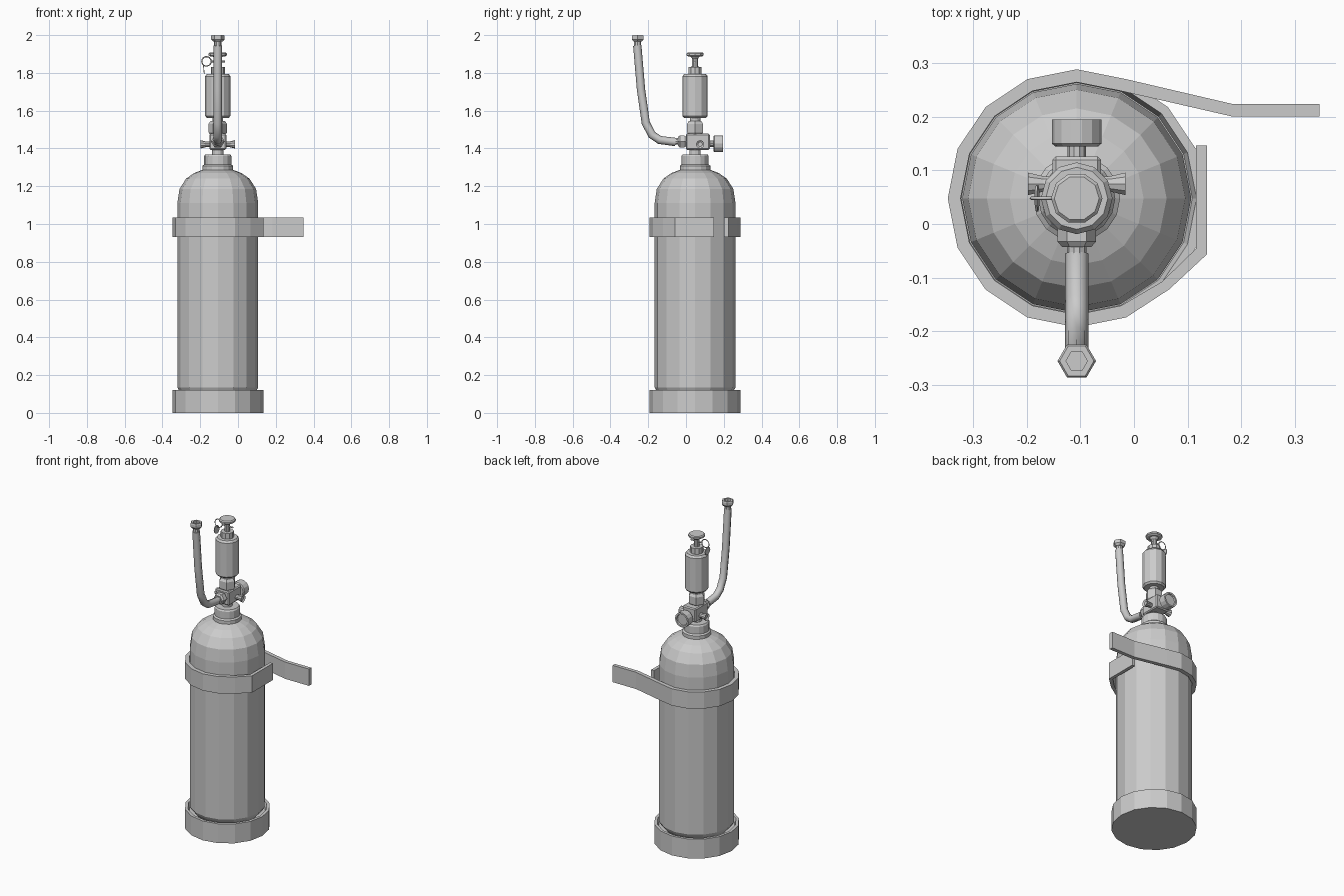
import bpy, bmesh, math
from mathutils import Vector

if "Cube" in bpy.data.objects:
    bpy.data.objects.remove(bpy.data.objects["Cube"])

CX, CY = -0.107, 0.048          # axis of the cylinder


def finish(name, bm):
    bmesh.ops.recalc_face_normals(bm, faces=bm.faces)
    me = bpy.data.meshes.new(name)
    bm.to_mesh(me)
    bm.free()
    ob = bpy.data.objects.new(name, me)
    bpy.context.collection.objects.link(ob)
    return ob


def lathe(name, profile, sides=16, origin=(CX, CY, 0), axis=(0, 0, 1), turn=0.0):
    """Revolve (radius, height) points about an axis, closing both ends."""
    bm = bmesh.new()
    rot = Vector((0, 0, 1)).rotation_difference(Vector(axis))
    rings = []
    for r, h in profile:
        ring = []
        for i in range(sides):
            a = math.radians(turn) + math.tau * i / sides
            p = rot @ Vector((r * math.cos(a), r * math.sin(a), h))
            ring.append(bm.verts.new(p + Vector(origin)))
        rings.append(ring)
    for a, b in zip(rings, rings[1:]):
        for i in range(sides):
            j = (i + 1) % sides
            bm.faces.new((a[i], a[j], b[j], b[i]))
    bm.faces.new(rings[0])
    bm.faces.new(rings[-1])
    return finish(name, bm)


def box(name, lo, hi, bevel=0.0):
    bm = bmesh.new()
    bmesh.ops.create_cube(bm, size=1)
    for v in bm.verts:
        v.co = [(l + h) / 2 + c * (h - l) for l, h, c in zip(lo, hi, v.co)]
    if bevel:
        bmesh.ops.bevel(bm, geom=bm.edges[:], offset=bevel, segments=1, affect='EDGES')
    return finish(name, bm)


def tube(name, pts, radius, cyclic=False, res=2):
    cu = bpy.data.curves.new(name, 'CURVE')
    cu.dimensions = '3D'
    cu.bevel_depth, cu.bevel_resolution, cu.use_fill_caps = radius, res, True
    sp = cu.splines.new('POLY')
    sp.points.add(len(pts) - 1)
    for p, co in zip(sp.points, pts):
        p.co = (*co, 1)
    sp.use_cyclic_u = cyclic
    ob = bpy.data.objects.new(name, cu)
    bpy.context.collection.objects.link(ob)
    return ob


# tank and base cup
lathe("tank_body", [(0.18, 0.09), (0.205, 0.118), (0.214, 0.135), (0.214, 1.11), (0.203, 1.185),
                    (0.168, 1.24), (0.125, 1.27), (0.08, 1.287)])
lathe("base_cup", [(0.241, 0), (0.241, 0.12), (0.224, 0.12), (0.216, 0.095)])
lathe("tank_neck", [(0.081, 1.28), (0.081, 1.308), (0.072, 1.315), (0.072, 1.36), (0.066, 1.369)])
lathe("neck_stem", [(0.03, 1.36), (0.03, 1.40)], 12)

# strap: wall of inner/outer point pairs, wrapped round the tank with two free ends
outer = [(0.136, 0.147), (0.136, -0.057), (0.066, -0.122)]
inner = [(0.116, 0.147), (0.116, -0.046), (0.052, -0.108)]
for k in range(-3, -14, -1):
    a = math.radians(22.5 * k)
    outer.append((CX + 0.241 * math.cos(a), CY + 0.241 * math.sin(a)))
    inner.append((CX + 0.217 * math.cos(a), CY + 0.217 * math.sin(a)))
outer += [(0.185, 0.224), (0.347, 0.224)]
inner += [(0.183, 0.201), (0.347, 0.201)]
bm = bmesh.new()
rows = [[bm.verts.new((*p, z)) for p, z in ((o, 0.93), (o, 1.034), (i, 1.034), (i, 0.93))]
        for o, i in zip(outer, inner)]
for a, b in zip(rows, rows[1:]):
    for i in range(4):
        j = (i + 1) % 4
        bm.faces.new((a[i], a[j], b[j], b[i]))
bm.faces.new(rows[0])
bm.faces.new(rows[-1])
finish("strap", bm)

# valve block with rear knob and two side horns
box("valve_block", (-0.152, 0.0, 1.393), (-0.062, 0.126, 1.478), 0.006)
back = dict(origin=(CX, 0, 1.425), axis=(0, 1, 0))
lathe("knob_stem", [(0.017, 0.12), (0.017, 0.15)], 10, **back)
lathe("knob", [(0.04, 0.145), (0.046, 0.15), (0.046, 0.195), (0.036, 0.195), (0.034, 0.186)], 14, **back)
for side, s in (("right", 1), ("left", -1)):
    lathe(side + "_horn", [(0.014, 0.04), (0.015, 0.062), (0.022, 0.091), (0.012, 0.084)], 10,
          origin=(CX, 0.075, 1.422), axis=(s, 0, 0))

# front fitting and hose
front = dict(origin=(CX, 0, 1.437), axis=(0, -1, 0))
lathe("front_nut", [(0.028, -0.005), (0.036, 0.01), (0.036, 0.033), (0.027, 0.043)], 6, **front)
lathe("front_collar", [(0.018, 0.035), (0.018, 0.06)], 10, **front)
tube("hose", [(CX, y, z) for y, z in ((-0.055, 1.434), (-0.14, 1.445), (-0.18, 1.472), (-0.213, 1.535),
                                      (-0.238, 1.71), (-0.258, 1.945))], 0.022)
top = dict(origin=(CX, -0.256, 0))
lathe("hose_collar", [(0.019, 1.93), (0.019, 1.975)], 10, **top)
lathe("hose_nut", [(0.024, 1.965), (0.036, 1.977), (0.036, 1.995), (0.032, 2.0), (0.02, 2.0),
                   (0.02, 1.985)], 6, **top)

# regulator stack above the block
lathe("upper_nut", [(0.042, 1.475), (0.049, 1.485), (0.049, 1.53), (0.038, 1.545)], 6)
lathe("canister_stem", [(0.028, 1.53), (0.028, 1.57)], 12)
lathe("canister", [(0.058, 1.562), (0.067, 1.572), (0.067, 1.782), (0.058, 1.794)], 12)
lathe("canister_collar", [(0.037, 1.785), (0.037, 1.83)], 10)
lathe("plunger_stem", [(0.016, 1.82), (0.016, 1.875), (0.03, 1.893)], 10)
lathe("plunger_cap", [(0.04, 1.888), (0.048, 1.893), (0.048, 1.902), (0.042, 1.908)], 10)

# safety pin, pull ring and tag
tube("safety_pin", [(-0.142, CY, 1.86), (-0.068, CY, 1.86)], 0.005, res=0)
tube("pull_ring", [(-0.167 + 0.025 * math.cos(math.tau * i / 14), CY,
                    1.861 + 0.025 * math.sin(math.tau * i / 14)) for i in range(14)], 0.003, True, 0)
lathe("ring_tag", [(0.025, -0.002), (0.025, 0.002)], 12, origin=(-0.181, CY, 1.819), axis=(1, 0, 0.1))
